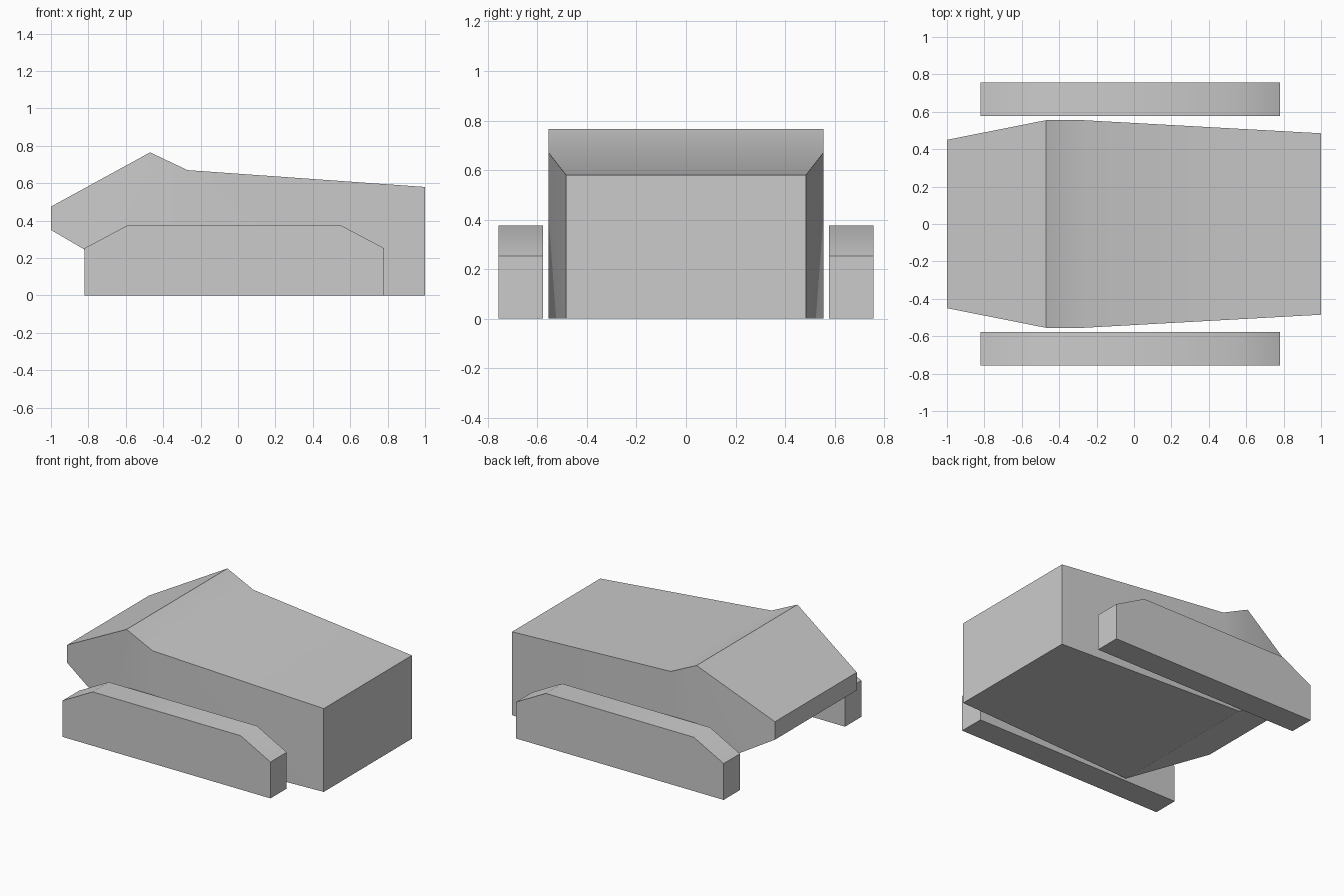
import bpy, bmesh, math

if "Cube" in bpy.data.objects:
    bpy.data.objects.remove(bpy.data.objects["Cube"])


def finish(name, bm):
    """Turn a bmesh into a named object with sharp edges kept crisp."""
    bmesh.ops.recalc_face_normals(bm, faces=bm.faces)
    mesh = bpy.data.meshes.new(name)
    bm.to_mesh(mesh)
    bm.free()
    obj = bpy.data.objects.new(name, mesh)
    bpy.context.collection.objects.link(obj)
    bpy.ops.object.select_all(action='DESELECT')
    obj.select_set(True)
    bpy.context.view_layer.objects.active = obj
    bpy.ops.object.shade_smooth_by_angle(angle=math.radians(30))
    return obj


def prism(name, rows, side_faces):
    """Loft a side profile across y; each row is (x, z, y_near, y_far)."""
    bm = bmesh.new()
    near = [bm.verts.new((x, a, z)) for x, z, a, b in rows]
    far = [bm.verts.new((x, b, z)) for x, z, a, b in rows]
    n = len(rows)
    for i in range(n):
        j = (i + 1) % n
        bm.faces.new((near[i], near[j], far[j], far[i]))
    for side in (near, far):
        for f in side_faces:
            bm.faces.new([side[i] for i in f])
    return finish(name, bm)


# Hull: wedge nose, raised ridge, sloping rear deck, tapered to both ends
hull = [(-1, 0.35, 0.45), (-1, 0.475, 0.45), (-0.47, 0.765, 0.555),
        (-0.27, 0.67, 0.555), (1, 0.58, 0.485), (1, 0, 0.485),
        (-0.4, 0, 0.555)]
prism("hull", [(x, z, -w, w) for x, z, w in hull],
      [(0, 1, 2, 6), (2, 3, 6), (3, 4, 5, 6)])

# Side skirts: long blocks with chamfered top corners, clear of the hull
skirt = [(-0.82, 0), (-0.82, 0.253), (-0.59, 0.375),
         (0.55, 0.375), (0.78, 0.253), (0.78, 0)]
for name, s in (("right_skirt", -1), ("left_skirt", 1)):
    prism(name, [(x, z, s * 0.578, s * 0.757) for x, z in skirt],
          [tuple(range(len(skirt)))])
